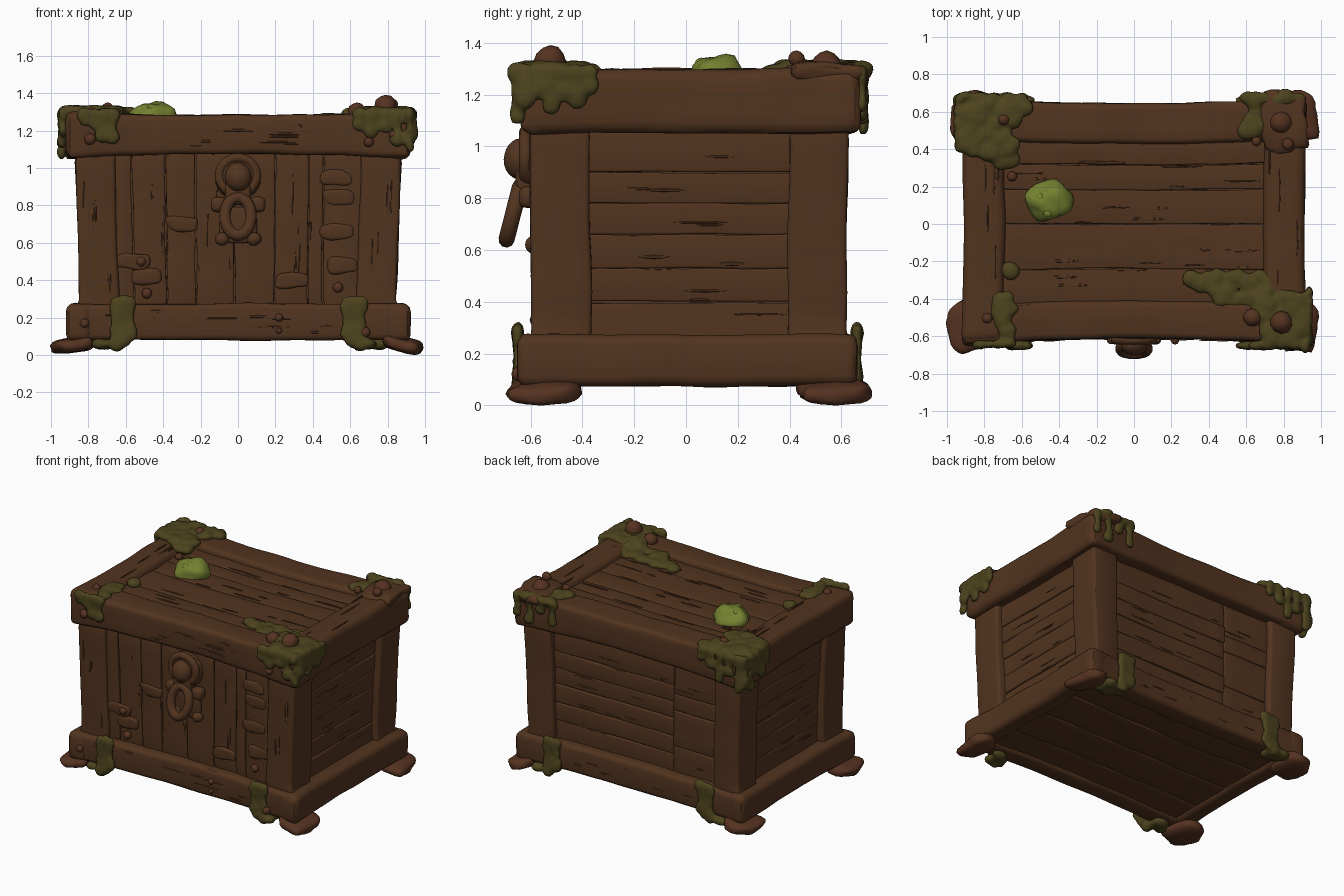
import bpy, bmesh, math, random
from mathutils import Vector, Matrix, noise

random.seed(4)
if "Cube" in bpy.data.objects:
    bpy.data.objects.remove(bpy.data.objects["Cube"])


def material(name, rgb):
    m = bpy.data.materials.new(name)
    m.use_nodes = True
    m.diffuse_color = (*rgb, 1)
    node = m.node_tree.nodes["Principled BSDF"]
    node.inputs["Base Color"].default_value = (*rgb, 1)
    node.inputs["Roughness"].default_value = 0.9
    return m


WOOD = material("brown wood", (0.084, 0.034, 0.0135))
KNOB = material("reddish knob", (0.092, 0.033, 0.015))
MOSS = material("olive moss", (0.072, 0.056, 0.0125))
BRIGHT = material("lime moss", (0.175, 0.22, 0.03))


def warp(p):
    """Lean the walls outward, pinch the middles and sag the lid."""
    bow_x = 1 - min(1, (p.x / 0.9) ** 2)
    bow_y = 1 - min(1, (p.y / 0.65) ** 2)
    if 0.29 < p.z < 1.04:
        lean = 1 + 0.04 * (p.z - 1)
        return Vector((p.x * lean, p.y * (1 + (lean - 1) / 2) * (1 - 0.015 * bow_x), p.z))
    sag = 0 if p.z < 0.3 else 0.02 if p.z < 1.15 else -0.015
    return Vector((p.x * (1 - 0.015 * bow_y), p.y * (1 - 0.045 * bow_x), p.z + sag * bow_x))


def finish(bm, name, mat, angle=32):
    bmesh.ops.recalc_face_normals(bm, faces=bm.faces)
    for f in bm.faces:
        f.smooth = True
    for e in bm.edges:
        e.smooth = e.calc_face_angle(0) < math.radians(angle)
    me = bpy.data.meshes.new(name)
    bm.to_mesh(me)
    bm.free()
    me.materials.append(mat)
    ob = bpy.data.objects.new(name, me)
    bpy.context.collection.objects.link(ob)
    return ob


def beam(name, x, y, z, bevel=0.02, rough=0.008):
    """Worn timber filling the given ranges."""
    lo, hi = Vector((x[0], y[0], z[0])), Vector((x[1], y[1], z[1]))
    size = hi - lo
    bm = bmesh.new()
    bmesh.ops.create_cube(bm, size=1)
    for v in bm.verts:
        v.co = (lo + hi) / 2 + v.co * size
    bmesh.ops.bevel(bm, geom=bm.edges[:], offset=min(bevel, min(size) * 0.4),
                    segments=3, affect='EDGES', profile=0.5)
    for axis in range(3):
        steps = int(size[axis] / 0.07)
        normal = Vector([float(i == axis) for i in range(3)])
        for i in range(1, steps):
            bmesh.ops.bisect_plane(bm, geom=bm.verts[:] + bm.edges[:] + bm.faces[:],
                                   plane_co=lo + normal * size[axis] * i / steps, plane_no=normal)
    shift = Vector((random.random(), random.random(), random.random())) * 9
    for v in bm.verts:
        v.co = warp(v.co) + noise.noise_vector(v.co * 4 + shift) * rough
    return finish(bm, name, WOOD)


def add_ball(bm, co, r, subdiv=2):
    bmesh.ops.create_icosphere(bm, subdivisions=subdiv, radius=1,
                               matrix=Matrix.Translation(co) @ Matrix.Diagonal((*r, 1)))


def blob(name, co, r, mat=KNOB, rough=0.1, subdiv=3, square=1):
    """Lumpy rounded nub; a square power under one makes it boxier."""
    bm = bmesh.new()
    add_ball(bm, (0, 0, 0), (1, 1, 1), subdiv)
    c = Vector(co)
    for v in bm.verts:
        d = Vector([math.copysign(abs(k) ** square, k) * s for k, s in zip(v.co, r)])
        v.co = c + d * (1 + rough * noise.noise(d * 12 + c * 7))
    return finish(bm, name, mat, 60)


def splinters(name, centre, spread, grain, out, count):
    """Thin raised slivers lying along the grain of a wooden face."""
    bm = bmesh.new()
    for i in range(count):
        co = Vector([c + random.uniform(-s, s) for c, s in zip(centre, spread)])
        r = [random.uniform(0.004, 0.009)] * 3
        r[grain] = random.uniform(0.04, 0.14)
        r[out] = 0.006
        add_ball(bm, warp(co), r, 1)
    return finish(bm, name, WOOD)


def boards(name, axis, cuts, other, face, out, gap=0.001):
    """Row of planks between the cuts, facing along the out axis."""
    for i, (a, b) in enumerate(zip(cuts, cuts[1:])):
        rng = [None] * 3
        rng[axis] = (a + gap, b - gap)
        rng[out] = sorted((face * 0.9, face + random.uniform(-0.004, 0.004)))
        rng[3 - axis - out] = other
        beam(f"{name}_{i + 1}", *rng, bevel=0.008, rough=0.006)


# Core and plank walls
beam("inner_core", (-0.78, 0.78), (-0.53, 0.54), (0.15, 1.22), rough=0)
boards("front_plank", 0, [-0.67, -0.57, -0.39, -0.23, -0.02, 0.2, 0.38, 0.46, 0.67], (0.24, 1.1), -0.575, 1, 0.003)
levels = [0.22, 0.4, 0.53, 0.66, 0.78, 0.9, 1.1]
boards("back_plank_wide", 2, levels, (-0.3, 0.7), 0.582, 1)
boards("back_plank_short", 2, [0.22, 0.46, 0.72, 0.84, 1.1], (-0.7, -0.302), 0.582, 1)
boards("right_plank", 2, levels, (-0.42, 0.43), -0.825, 0)
boards("left_plank", 2, levels, (-0.42, 0.43), 0.825, 0)
boards("lid_plank", 1, [-0.45, -0.25, 0, 0.19, 0.33, 0.48], (-0.73, 0.73), 1.264, 2)
for i in range(4):
    beam(f"bottom_plank_{i + 1}", (-0.84, 0.84), (-0.6 + 0.3 * i, -0.302 + 0.3 * i), (0.1, 0.16), 0.01, 0.006)

# Patches broken out of the front planks
for i, (x, z) in enumerate([(0.53, 0.95), (0.54, 0.84), (0.53, 0.66), (0.56, 0.48),
                            (-0.5, 0.42), (-0.3, 0.7), (-0.56, 0.5), (0.29, 0.4)]):
    blob(f"front_patch_{i + 1}", (x, -0.565, z), (0.085, 0.016, 0.042), WOOD, 0.35, 3, 0.55)

# Posts, base rails and lid rails, mirrored from side to side
for sx, side in ((-1, "right"), (1, "left")):
    def across(a, b):
        return sorted((sx * a, sx * b))
    beam(f"front_post_{side}", across(0.655, 0.87), (-0.605, -0.37), (0.22, 1.1))
    beam(f"back_post_{side}", across(0.66, 0.87), (0.4, 0.625), (0.22, 1.1))
    beam(f"base_rail_{side}", across(0.78, 0.92), (-0.655, 0.665), (0.075, 0.275), 0.04)
    beam(f"lid_rail_{side}", across(0.7, 0.925), (-0.635, 0.675), (1.05, 1.3), 0.045)
for end, y0, y1 in (("front", -0.645, -0.5), ("back", 0.51, 0.66)):
    beam(f"base_rail_{end}", (-0.9, 0.9), (y0, y1), (0.08, 0.275), 0.03)
for end, y0, y1 in (("front", -0.64, -0.43), ("back", 0.45, 0.675)):
    beam(f"lid_rail_{end}", (-0.915, 0.915), (y0, y1), (1.055, 1.297), 0.03)
blob("lid_corner_board", (0.8, 0.545, 1.285), (0.125, 0.165, 0.04), WOOD, 0.3, 3, 0.6)

# Slivers of worn timber
splinters("front_splinters", (0, -0.571, 0.66), (0.6, 0, 0.27), 2, 1, 34)
splinters("back_splinters", (0, 0.579, 0.66), (0.55, 0, 0.33), 0, 1, 16)
splinters("lid_splinters", (0, 0, 1.264), (0.6, 0.36, 0), 0, 2, 26)
for sx, side in ((-1, "right"), (1, "left")):
    splinters(f"{side}_splinters", (sx * 0.823, 0, 0.66), (0, 0.3, 0.33), 1, 0, 12)
    splinters(f"lid_rail_splinters_{side}", (sx * 0.81, 0, 1.3), (0.08, 0.35, 0), 1, 2, 5)
    splinters(f"post_splinters_{side}", (sx * 0.77, -0.603, 0.66), (0.07, 0, 0.25), 2, 1, 5)
for sy, side in ((-1, "front"), (1, "back")):
    splinters(f"lid_edge_splinters_{side}", (0, sy * 0.65 + 0.012, 1.17), (0.6, 0, 0.08), 0, 1, 9)
    splinters(f"base_edge_splinters_{side}", (0, sy * 0.65 + 0.006, 0.18), (0.7, 0, 0.06), 0, 1, 9)

# Feet
for sx in (-1, 1):
    for sy in (-1, 1):
        name = f"foot_{'front' if sy < 0 else 'back'}_{'left' if sx > 0 else 'right'}"
        foot = blob(name, (0, 0, 0), (0.11, 0.13, 0.04), rough=0.25, square=0.7)
        foot.location = (sx * 0.885 + (0.02 if sx * sy < 0 and sx < 0 else 0), sy * 0.56 + 0.01, 0.055)
        foot.rotation_euler = (0, sx * 0.2, sx * sy * 0.15)

# Round knobs and rivets
for i, (x, y, z, r) in enumerate([
        (0.79, -0.53, 1.335, 0.062), (0.64, -0.51, 1.31, 0.05), (0.79, 0.55, 1.315, 0.06),
        (0.83, 0.43, 1.34, 0.032), (0.66, 0.45, 1.31, 0.026), (-0.7, 0.57, 1.325, 0.032),
        (-0.79, -0.51, 1.3, 0.03), (-0.66, 0.26, 1.275, 0.026), (-0.79, -0.64, 1.15, 0.032),
        (0.7, -0.65, 1.13, 0.026), (0.83, -0.65, 1.18, 0.026), (0.68, -0.66, 0.12, 0.028),
        (-0.82, -0.65, 0.17, 0.025), (0.22, -0.65, 0.2, 0.022), (0.22, -0.65, 0.13, 0.016),
        (-0.53, -0.585, 0.5, 0.028), (-0.5, -0.59, 0.33, 0.028), (0.55, -0.58, 0.36, 0.028)]):
    blob(f"knob_{i + 1}", warp(Vector((x, y, z))), (r, r, r), rough=0.15, subdiv=2)


# Clasp: round plate, boss, hinge barrel and hanging loop
def disc(name, co, r, depth):
    bm = bmesh.new()
    bmesh.ops.create_cone(bm, cap_ends=True, segments=24, radius1=r, radius2=r * 0.9, depth=depth,
                          matrix=Matrix.Translation(co) @ Matrix.Rotation(math.pi / 2, 4, 'X'))
    rim = [e for e in bm.edges if e.calc_face_angle(0) > 1]
    bmesh.ops.bevel(bm, geom=rim, offset=0.012, segments=2, affect='EDGES')
    return finish(bm, name, WOOD)


def loop(name, half_w, half_h, thick):
    curve = bpy.data.curves.new(name, 'CURVE')
    curve.dimensions = '3D'
    curve.bevel_depth, curve.bevel_resolution = thick, 3
    path = curve.splines.new('POLY')
    path.points.add(27)
    path.use_cyclic_u = True
    for i, p in enumerate(path.points):
        a = math.tau * i / 28
        p.co = (half_w * math.cos(a), 0, half_h * math.sin(a), 1)
    curve.materials.append(WOOD)
    ob = bpy.data.objects.new(name, curve)
    bpy.context.collection.objects.link(ob)
    return ob


disc("clasp_plate", (0, -0.6, 0.95), 0.125, 0.07)
loop("clasp_rim", 0.1, 0.095, 0.025).location = (0, -0.62, 0.96)
blob("clasp_boss", (0, -0.645, 0.95), (0.072, 0.058, 0.078), WOOD, 0.05)
beam("clasp_neck", (-0.07, 0.07), (-0.67, -0.58), (0.8, 0.92), 0.025, 0.004)
beam("clasp_back_plate", (-0.1, 0.1), (-0.6, -0.56), (0.6, 0.79), 0.02, 0.006)
for sx, side in ((-1, "right"), (1, "left")):
    blob(f"clasp_barrel_{side}", (sx * 0.105, -0.605, 0.805), (0.042, 0.04, 0.042), WOOD, 0.1, 3, 0.65)
    blob(f"clasp_lug_{side}", (sx * 0.085, -0.585, 0.62), (0.038, 0.035, 0.035), WOOD)
hang = loop("clasp_loop", 0.07, 0.105, 0.031)
hang.location, hang.rotation_euler = (0, -0.667, 0.742), (-0.25, 0, 0)


# Moss: fused lumps, spread over ovals with drips running down the walls
def moss(name, ovals, drips):
    bm = bmesh.new()
    for x, y, z, rx, ry in ovals:
        for i in range(max(8, int(rx * ry * 2600))):
            a, d = random.uniform(0, math.tau), math.sqrt(random.random())
            r = random.uniform(0.03, 0.055)
            add_ball(bm, (x + rx * d * math.cos(a), y + ry * d * math.sin(a), z), (r, r, r * 0.65))
    for x, y, top, bottom, w in drips:
        flat = (0.6, 1) if abs(x) > 0.9 else (1, 0.6)
        n = int((top - bottom) / 0.025) + 1
        for i in range(n + 1):
            r = w * (1 - 0.3 * math.sin(math.pi * i / n)) * random.uniform(0.85, 1.15)
            add_ball(bm, (x + random.uniform(-0.008, 0.008), y, top + (bottom - top) * i / n),
                     (r * flat[0], r * flat[1], r))
    ob = finish(bm, name, MOSS)
    fuse = ob.modifiers.new("fuse", 'REMESH')
    fuse.mode, fuse.voxel_size, fuse.use_smooth_shade = 'VOXEL', 0.014, True
    relax = ob.modifiers.new("relax", 'SMOOTH')
    relax.factor, relax.iterations = 0.5, 2
    return ob


def drip_row(start, end, lengths, top=1.285, w=0.04):
    n = len(lengths) - 1
    return [(start[0] + (end[0] - start[0]) * i / n, start[1] + (end[1] - start[1]) * i / n,
             top, top - d, w) for i, d in enumerate(lengths)]


moss("moss_lid_back_right", [(-0.77, 0.51, 1.305, 0.16, 0.15), (-0.69, 0.38, 1.285, 0.05, 0.07), (-0.65, 0.62, 1.3, 0.07, 0.05)],
     drip_row((-0.94, 0.42), (-0.94, 0.66), (0.08, 0.14, 0.1, 0.2, 0.17))
     + drip_row((-0.9, 0.685), (-0.6, 0.68), (0.21, 0.1, 0.17, 0.08, 0.05)))
moss("moss_lid_front_left", [(0.79, -0.48, 1.3, 0.13, 0.15), (0.6, -0.35, 1.265, 0.18, 0.08), (0.4, -0.3, 1.258, 0.11, 0.035)],
     drip_row((0.935, -0.62), (0.935, -0.37), (0.1, 0.06, 0.13, 0.07, 0.1, 0.05))
     + drip_row((0.65, -0.65), (0.92, -0.65), (0.05, 0.09, 0.06, 0.13, 0.17)))
moss("moss_lid_front_right", [(-0.69, -0.5, 1.29, 0.06, 0.12), (-0.66, -0.25, 1.268, 0.01, 0.01)],
     drip_row((-0.82, -0.645), (-0.67, -0.64), (0.03, 0.05, 0.11, 0.12)))
moss("moss_lid_back_left", [(0.63, 0.54, 1.29, 0.04, 0.12), (0.72, 0.67, 1.3, 0.13, 0.02)],
     drip_row((0.6, 0.675), (0.88, 0.68), (0.13, 0.06, 0.15, 0.12)))
for sx, side in ((-1, "right"), (1, "left")):
    for sy, end in ((-1, "front"), (1, "back")):
        y = sy * 0.655 + 0.005
        moss(f"moss_base_{end}_{side}", [(sx * 0.7, sy * 0.6, 0.06, 0.07, 0.05)],
             drip_row((sx * 0.58, y), (sx * 0.655, y), (0.17, 0.2, 0.22), 0.28, 0.042))

# Bright tuft on the lid
blob("bright_tuft", (-0.45, 0.125, 1.268), (0.12, 0.11, 0.085), BRIGHT, 0.3)
for i, (x, y) in enumerate([(-0.46, 0.06), (-0.4, 0.16), (-0.5, 0.14)]):
    blob(f"bright_bud_{i + 1}", (x, y, 1.32), (0.025, 0.025, 0.022), BRIGHT)
